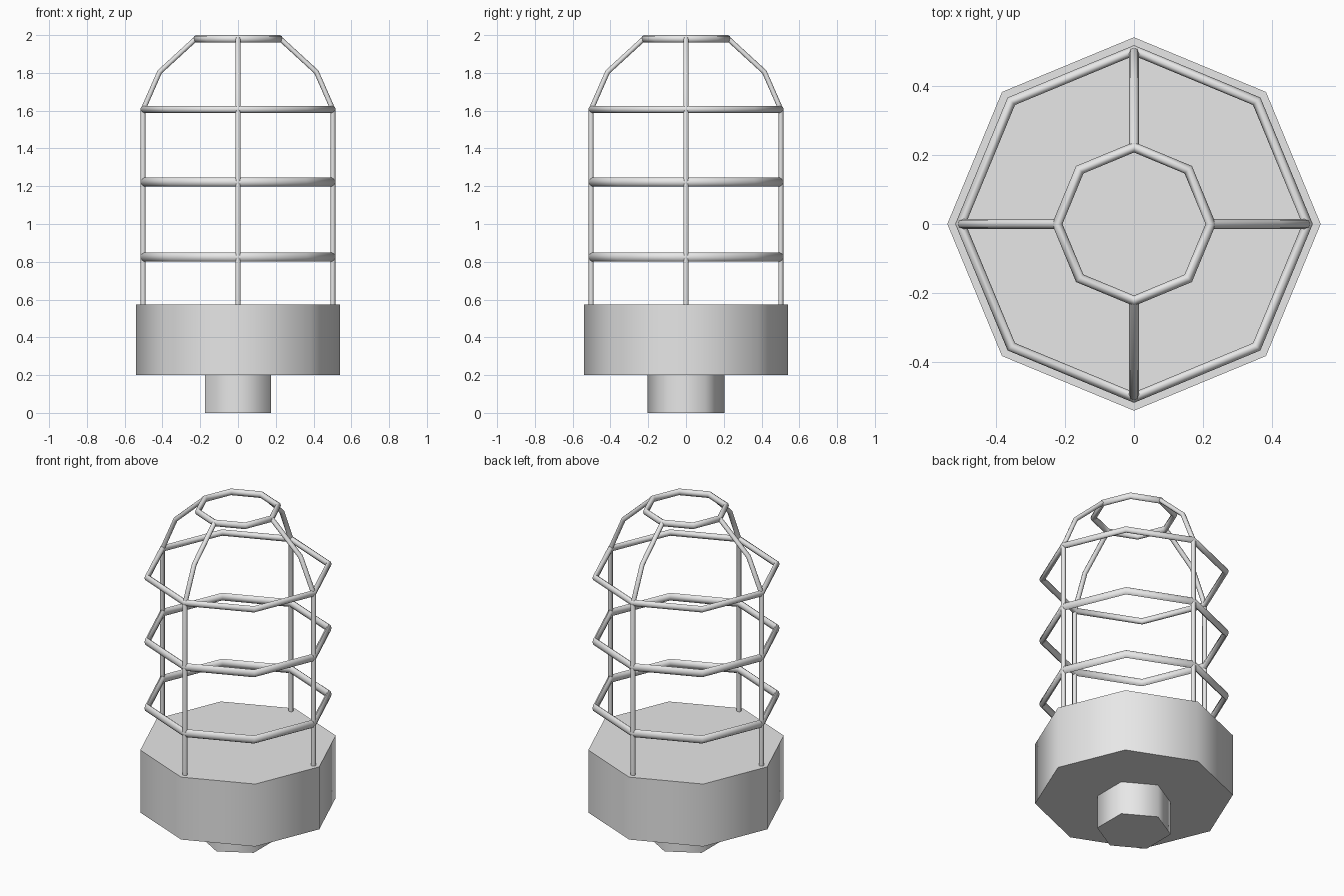
import bpy
import bmesh
import math
from mathutils import Vector

cube = bpy.data.objects.get("Cube")
if cube:
    bpy.data.objects.remove(cube, do_unlink=True)

metal = bpy.data.materials.new("grey metal")
metal.use_nodes = True
grey = (0.8, 0.8, 0.8, 1)
metal.diffuse_color = grey
metal.node_tree.nodes["Principled BSDF"].inputs["Base Color"].default_value = grey


def finish(name, bm):
    bmesh.ops.recalc_face_normals(bm, faces=bm.faces)
    mesh = bpy.data.meshes.new(name)
    bm.to_mesh(mesh)
    bm.free()
    mesh.materials.append(metal)
    obj = bpy.data.objects.new(name, mesh)
    bpy.context.collection.objects.link(obj)
    bpy.ops.object.select_all(action="DESELECT")
    obj.select_set(True)
    bpy.context.view_layer.objects.active = obj
    bpy.ops.object.shade_smooth_by_angle(angle=math.radians(65))
    return obj


def prism(name, sides, radius, bottom, top):
    """Upright prism with one corner on the y axis."""
    bm = bmesh.new()
    ring = [bm.verts.new((radius * math.sin(math.tau * i / sides),
                          radius * math.cos(math.tau * i / sides), bottom))
            for i in range(sides)]
    base = bm.faces.new(ring)
    extruded = bmesh.ops.extrude_face_region(bm, geom=[base], use_keep_orig=True)
    moved = [v for v in extruded["geom"] if isinstance(v, bmesh.types.BMVert)]
    bmesh.ops.translate(bm, verts=moved, vec=(0, 0, top - bottom))
    return finish(name, bm)


def rod(name, path, axis, wide, deep, closed=False, sides=8):
    """Sweep an oval section along a flat path; axis is the path plane's normal."""
    bm = bmesh.new()
    count = len(path)
    loops = []
    for i, p in enumerate(path):
        before = path[i - 1] if closed or i else None
        after = path[(i + 1) % count] if closed or i < count - 1 else None
        d_in = (p - before).normalized() if before else (after - p).normalized()
        d_out = (after - p).normalized() if after else d_in
        tangent = (d_in + d_out).normalized()
        normal = axis.cross(tangent) / tangent.dot(d_in)
        angles = [math.tau * k / sides for k in range(sides)]
        loops.append([bm.verts.new(p + normal * wide * math.cos(a)
                                   + axis * deep * math.sin(a)) for a in angles])
    for i in range(count if closed else count - 1):
        a, b = loops[i], loops[(i + 1) % count]
        for k in range(sides):
            n = (k + 1) % sides
            bm.faces.new((a[k], a[n], b[n], b[k]))
    if not closed:
        bm.faces.new(loops[0])
        bm.faces.new(loops[-1])
    return finish(name, bm)


# Solid base and the stem below it
prism("base", 8, 0.54, 0.2, 0.575)
prism("stem", 6, 0.203, 0, 0.2)

# Horizontal cage hoops
hoops = {"lower_hoop": (0.502, 0.825, 0.024),
         "middle_hoop": (0.502, 1.222, 0.023),
         "upper_hoop": (0.502, 1.607, 0.019),
         "crown_hoop": (0.222, 1.98, 0.02)}
for name, (radius, z, half_height) in hoops.items():
    corners = [Vector((radius * math.cos(math.tau * i / 8),
                       radius * math.sin(math.tau * i / 8), z)) for i in range(8)]
    rod(name, corners, Vector((0, 0, 1)), 0.014, half_height, closed=True)

# Four upright bars that bend inward to the crown
outline = [(0.502, 0.56), (0.502, 1.607), (0.415, 1.805), (0.222, 1.982)]
for i, side in enumerate(("left", "back", "right", "front")):
    turn = i * math.pi / 2
    out = Vector((math.cos(turn), math.sin(turn), 0))
    up = Vector((0, 0, 1))
    path = [out * r + up * z for r, z in outline]
    rod(side + "_bar", path, out.cross(up), 0.013, 0.014)
